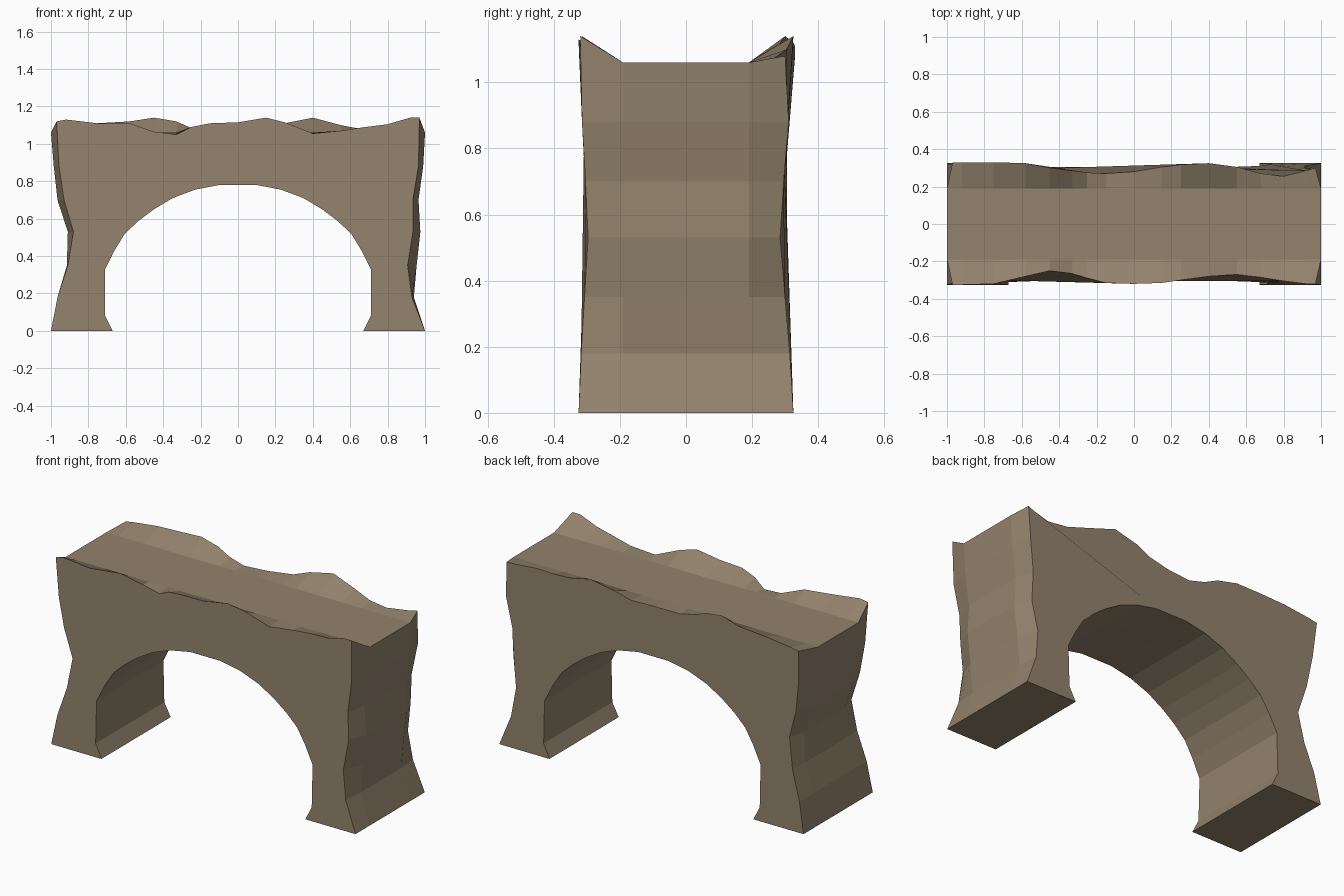
import bpy, bmesh

if "Cube" in bpy.data.objects:
    bpy.data.objects.remove(bpy.data.objects["Cube"])

stone = bpy.data.materials.new("tan stone")
stone.diffuse_color = (0.29, 0.225, 0.15, 1)
stone.use_nodes = True
stone.node_tree.nodes["Principled BSDF"].inputs["Base Color"].default_value = stone.diffuse_color

# half of the arch opening, from the ground to the crown
ARCH = [(0.67, 0), (0.71, 0.08), (0.71, 0.33), (0.66, 0.43), (0.605, 0.52), (0.53, 0.59),
        (0.45, 0.65), (0.35, 0.71), (0.23, 0.755), (0.1, 0.78)]
# end walls: height, (left edge, left middle, right edge, right middle)
ENDS = [(0, 1, 1, 1, 1), (0.18, .965, .965, .93, .94), (0.35, .91, .915, .907, .955),
        (0.53, .88, .91, .935, .975), (0.7, .93, .965, .935, .965), (0.88, .957, .985, .965, .99)]
# worn parapet crests: x, y, z
FRONT = [(-.97, -.325, 1.12), (-.92, -.325, 1.13), (-.75, -.32, 1.11), (-.58, -.28, 1.11),
         (-.45, -.25, 1.065), (-.33, -.265, 1.05), (-.25, -.29, 1.09), (-.15, -.315, 1.11),
         (0, -.32, 1.115), (.15, -.315, 1.14), (.25, -.30, 1.115), (.4, -.28, 1.055),
         (.55, -.27, 1.07), (.68, -.285, 1.09), (.8, -.305, 1.105), (.92, -.32, 1.14),
         (.97, -.32, 1.14)]
BACK = [(-.97, .33, 1.08), (-.92, .33, 1.09), (-.75, .33, 1.11), (-.58, .325, 1.12),
        (-.45, .3, 1.14), (-.33, .285, 1.12), (-.25, .275, 1.085), (-.15, .27, 1.06),
        (0, .28, 1.065), (.15, .305, 1.075), (.25, .318, 1.11), (.4, .325, 1.14),
        (.55, .305, 1.10), (.68, .27, 1.075), (.8, .255, 1.07), (.92, .285, 1.075),
        (.97, .30, 1.08)]


def lean(z, waist):
    """Depth of the outer face at the end corners: pinched at mid height."""
    return 0.325 - waist * max(0, 1 - abs(z - 0.55) / 0.5)


def section(side, outer):
    """Closed outline of the bridge; side is -1 front, 1 back."""
    crest = FRONT if side < 0 else BACK
    waist = 0.03 if side < 0 else 0.042
    pts = []
    arch = [(-x, z) for x, z in ARCH] + [(x, z) for x, z in reversed(ARCH)]
    for x, z in arch:
        y = 0.325 - 0.02 * min(1, z / 0.6) if outer else 0.19
        pts.append((x, side * y, z))
    for z, le, lm, re, rm in ENDS:
        pts.append((re if outer else rm, side * (lean(z, waist) if outer else 0.19), z))
    for x, y, z in reversed(crest):
        if outer:
            pts.append((x, y, z))
        else:
            pts.append((x / 0.97 if abs(x) > 0.96 else x, side * 0.19, 1.06))
    for z, le, lm, re, rm in reversed(ENDS):
        pts.append((-(le if outer else lm), side * (lean(z, waist) if outer else 0.19), z))
    return pts


# bridge body lofted through four outlines, with flat front and back walls
bm = bmesh.new()
rings = [[bm.verts.new(p) for p in section(s, o)]
         for s, o in ((-1, True), (-1, False), (1, False), (1, True))]
n = len(rings[0])
for a, b in zip(rings, rings[1:]):
    for i in range(n):
        j = (i + 1) % n
        bm.faces.new((a[i], a[j], b[j], b[i]))
caps = [bm.faces.new(rings[0]), bm.faces.new(rings[-1])]
bmesh.ops.recalc_face_normals(bm, faces=bm.faces)
mesh = bpy.data.meshes.new("stone_arch_bridge")
bm.to_mesh(mesh)
bm.free()
mesh.materials.append(stone)
bridge = bpy.data.objects.new("stone_arch_bridge", mesh)
bpy.context.collection.objects.link(bridge)
